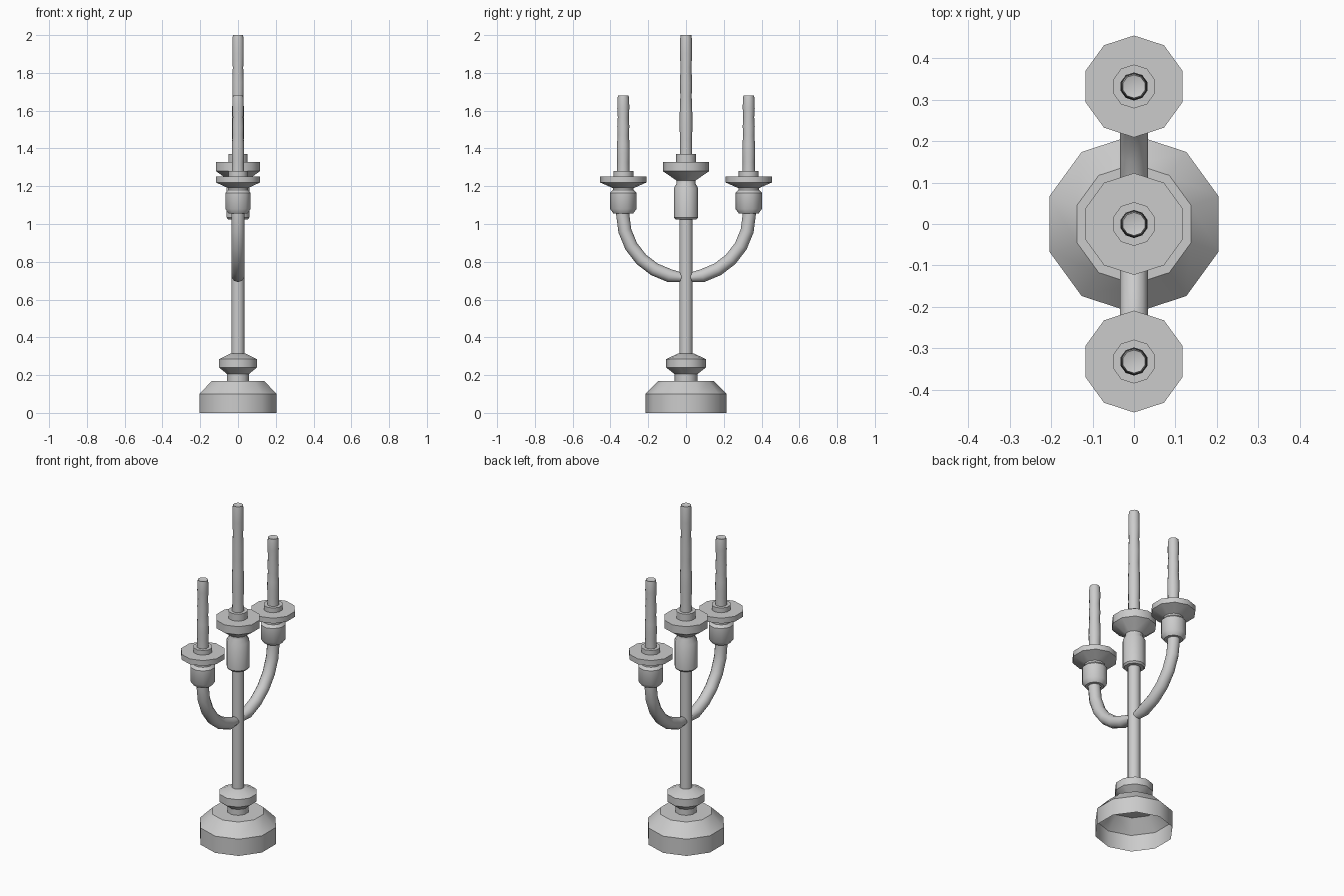
import bpy, bmesh
from math import sin, cos, pi, radians

if "Cube" in bpy.data.objects:
    bpy.data.objects.remove(bpy.data.objects["Cube"])

SIDES = 10


def finish(name, bm):
    bmesh.ops.recalc_face_normals(bm, faces=bm.faces)
    mesh = bpy.data.meshes.new(name)
    bm.to_mesh(mesh)
    bm.free()
    ob = bpy.data.objects.new(name, mesh)
    bpy.context.collection.objects.link(ob)
    bpy.ops.object.select_all(action='DESELECT')
    ob.select_set(True)
    bpy.context.view_layer.objects.active = ob
    bpy.ops.object.shade_smooth_by_angle(angle=radians(40))
    return ob


def skin(bm, rings):
    for a, b in zip(rings, rings[1:]):
        for i in range(SIDES):
            j = (i + 1) % SIDES
            bm.faces.new((a[i], a[j], b[j], b[i]))


def lathe(name, profile, y=0.0, cap=None):
    """Turn (radius, z) pairs into a ten-sided shell; cap closes the top at that height."""
    bm = bmesh.new()
    rings = []
    for r, z in profile:
        angles = [pi / 2 + 2 * pi * i / SIDES for i in range(SIDES)]
        rings.append([bm.verts.new((r * cos(t), y + r * sin(t), z)) for t in angles])
    skin(bm, rings)
    if cap is not None:
        tip = bm.verts.new((0, y, cap))
        for i in range(SIDES):
            bm.faces.new((rings[-1][i], rings[-1][(i + 1) % SIDES], tip))
    return finish(name, bm)


def candle(name, y, z0, z1):
    radii = [0.033, 0.032, 0.034, 0.033, 0.030, 0.032, 0.029, 0.032, 0.031]
    n = len(radii)
    prof = [(r, z0 + (z1 - 0.02 - z0) * i / (n - 1)) for i, r in enumerate(radii)]
    prof += [(0.028, z1)]
    lathe(name, prof, y, cap=z1 - 0.008)


def arm(name, side):
    """Quarter-round tube swept from the stem up to a side cup."""
    bm = bmesh.new()
    path = [(90 * k / 6, 0.035) for k in range(7)]
    path[0] = (0, 0.02)
    rings = []
    for deg, r in path:
        a = radians(deg)
        ring = []
        for i in range(SIDES):
            t = pi / 2 + 2 * pi * i / SIDES
            d = 0.335 + r * sin(t)
            ring.append(bm.verts.new((r * cos(t), side * d * sin(a), 1.05 - d * cos(a))))
        rings.append(ring)
    # straight end going into the cup
    rings.append([bm.verts.new((v.co.x, v.co.y, 1.09)) for v in rings[-1]])
    skin(bm, rings)
    finish(name, bm)


# hollow foot, knob and stem
lathe("base", [(0.215, 0), (0.215, 0.10), (0.145, 0.17), (0.06, 0.17)])
lathe("knob", [(0.06, 0.17), (0.06, 0.205), (0.105, 0.24), (0.105, 0.285),
               (0.04, 0.315), (0.035, 0.315)])
lathe("stem", [(0.035, 0.315), (0.035, 1.03)])

# central holder and candle
lathe("center_cup", [(0.035, 1.025), (0.055, 1.025), (0.064, 1.035), (0.064, 1.19),
                     (0.05, 1.215), (0.05, 1.23)])
lathe("center_drip_pan", [(0.05, 1.23), (0.123, 1.28), (0.123, 1.328),
                          (0.053, 1.328), (0.053, 1.37)], cap=1.37)
candle("center_candle", 0, 1.37, 2.0)

# side arms, holders and candles
for label, side in (("front", -1), ("back", 1)):
    y = side * 0.332
    arm(label + "_arm", side)
    lathe(label + "_cup", [(0.035, 1.055), (0.052, 1.055), (0.07, 1.08), (0.07, 1.165),
                           (0.055, 1.18), (0.055, 1.19)], y)
    lathe(label + "_drip_pan", [(0.055, 1.19), (0.123, 1.22), (0.123, 1.252),
                                (0.053, 1.252), (0.053, 1.28)], y, cap=1.28)
    candle(label + "_candle", y, 1.28, 1.68)
